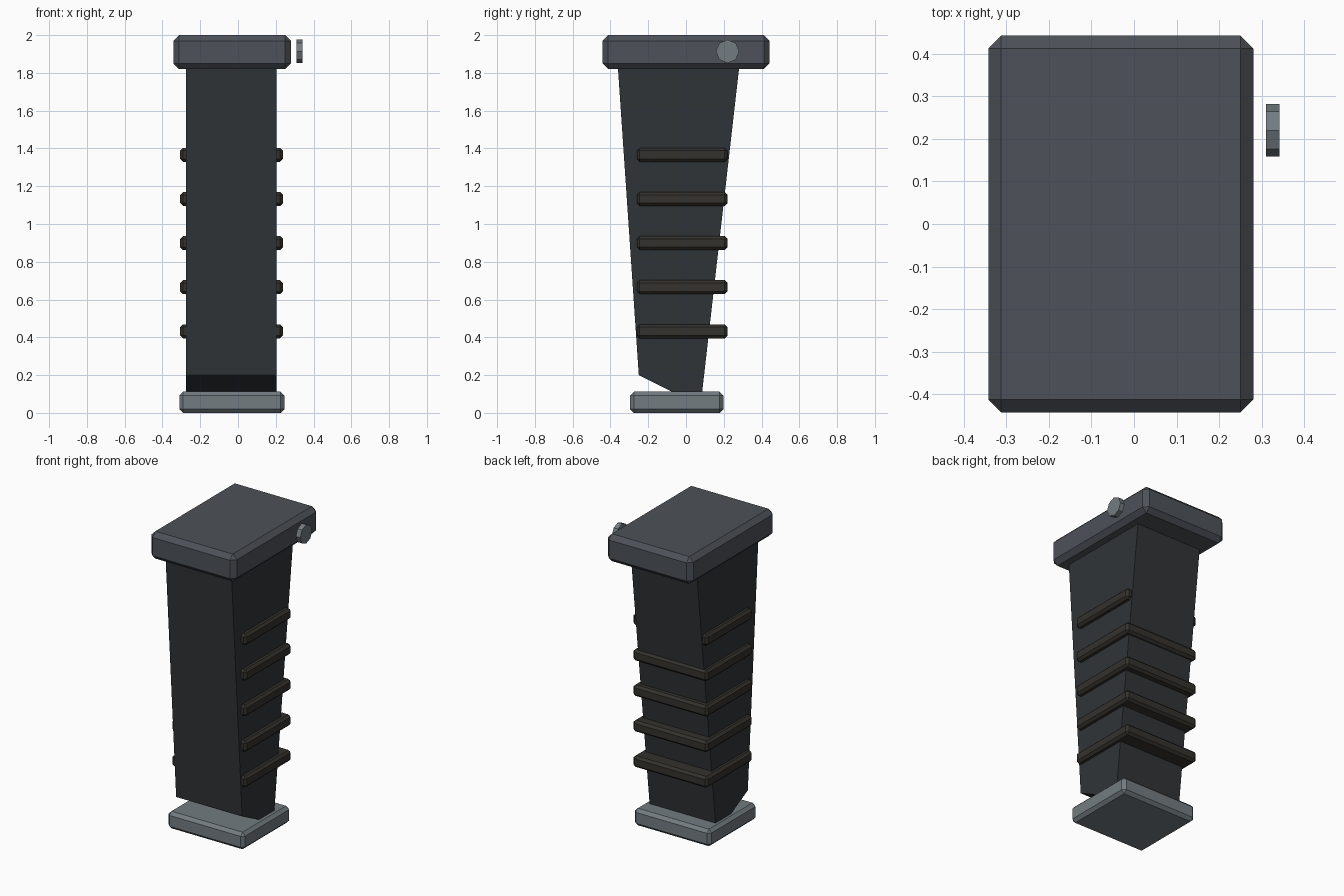
import bpy, bmesh, math
from mathutils import Matrix

if "Cube" in bpy.data.objects:
    bpy.data.objects.remove(bpy.data.objects["Cube"])


def material(name, rgb):
    m = bpy.data.materials.new(name)
    m.diffuse_color = (*rgb, 1)
    m.use_nodes = True
    m.node_tree.nodes["Principled BSDF"].inputs["Base Color"].default_value = m.diffuse_color
    return m


def finish(name, bm, mat):
    bmesh.ops.recalc_face_normals(bm, faces=bm.faces)
    me = bpy.data.meshes.new(name)
    bm.to_mesh(me)
    bm.free()
    me.materials.append(mat)
    ob = bpy.data.objects.new(name, me)
    bpy.context.collection.objects.link(ob)
    return ob


def chamfered_box(name, xs, ys, zs, chamfer, mat):
    """Box given by its (min, max) on each axis, with flat chamfered edges."""
    bm = bmesh.new()
    bmesh.ops.create_cube(bm, size=1)
    for v in bm.verts:
        v.co = [r[0] if c < 0 else r[1] for c, r in zip(v.co, (xs, ys, zs))]
    bmesh.ops.bevel(bm, geom=bm.edges[:], offset=chamfer, segments=1,
                    profile=0.5, affect='EDGES')
    return finish(name, bm, mat)


black = material("dark_polymer", (0.03, 0.034, 0.038))
rubber = material("rib_rubber", (0.035, 0.032, 0.026))
slate = material("slate_metal", (0.075, 0.085, 0.1))
steel = material("grey_metal", (0.17, 0.2, 0.22))

# Tapered grip body: side profile (y, z) extruded across x
profile = [(-0.25, 0.20), (0.077, 0.035), (0.284, 1.85), (-0.362, 1.85)]
bm = bmesh.new()
face = bm.faces.new([bm.verts.new((-0.275, y, z)) for y, z in profile])
side = bmesh.ops.extrude_face_region(bm, geom=[face])
bmesh.ops.translate(bm, vec=(0.48, 0, 0),
                    verts=[g for g in side["geom"] if isinstance(g, bmesh.types.BMVert)])
finish("grip_body", bm, black)

# Top cap and base plate
chamfered_box("top_cap", (-0.342, 0.28), (-0.442, 0.442), (1.82, 2.0), 0.03, slate)
chamfered_box("base_plate", (-0.311, 0.246), (-0.296, 0.198), (0, 0.112), 0.02, steel)

# Grip ribs
for i in range(5):
    z = 0.432 + i * 0.2335
    chamfered_box(f"grip_rib_{i + 1}", (-0.306, 0.238), (-0.26, 0.22),
                  (z - 0.037, z + 0.037), 0.015, rubber)

# Octagonal button beside the cap
bm = bmesh.new()
bmesh.ops.create_cone(bm, cap_ends=True, segments=8, radius1=0.062, radius2=0.062,
                      depth=0.032,
                      matrix=Matrix.Translation((0.326, 0.22, 1.914))
                      @ Matrix.Rotation(math.pi / 2, 4, 'Y'))
finish("release_button", bm, steel)
